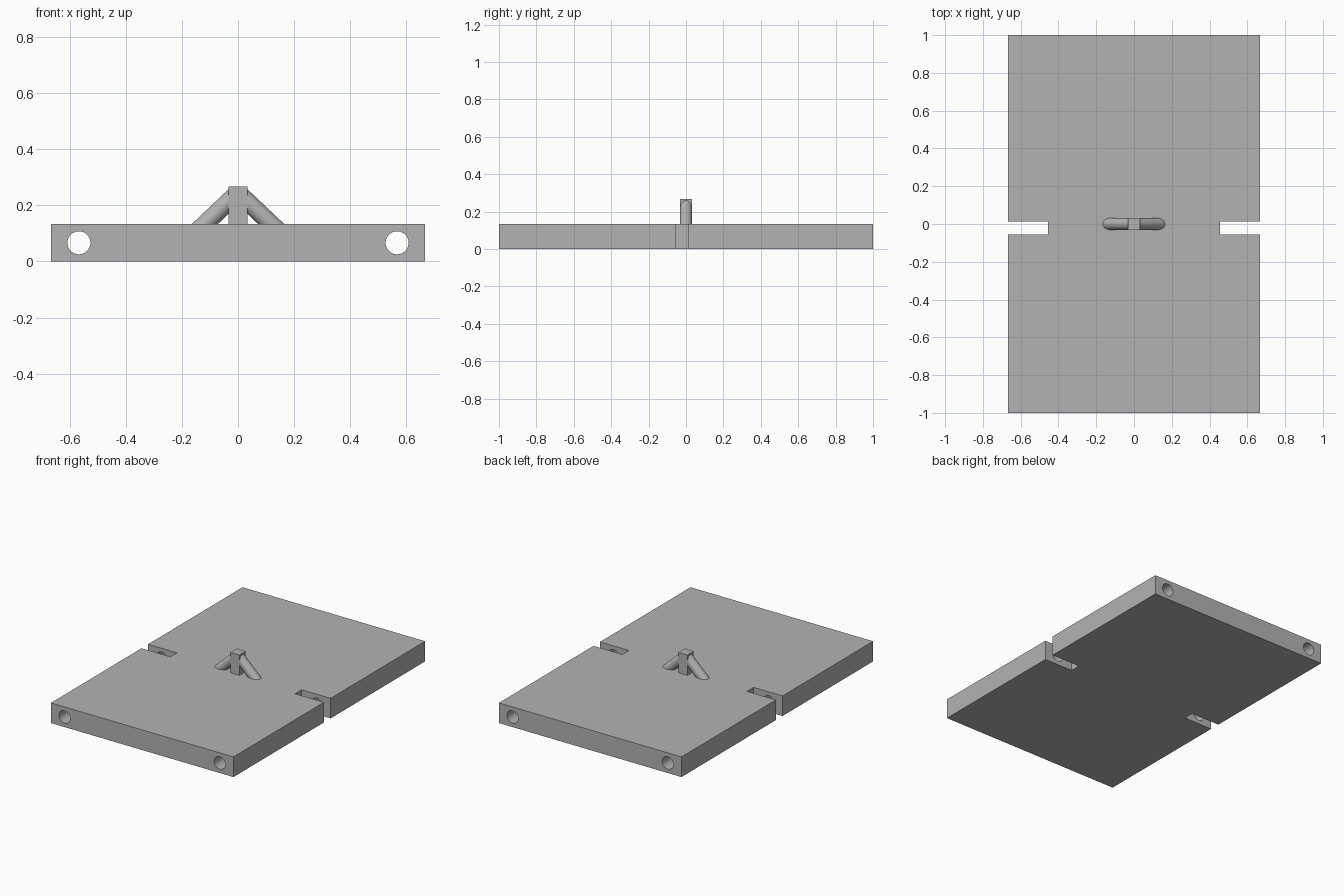
import bpy
from math import pi, radians
from mathutils import Vector

cube = bpy.data.objects.get("Cube")
if cube:
    bpy.data.objects.remove(cube, do_unlink=True)

grey = bpy.data.materials.new("plain grey")
grey.use_nodes = True
COLOUR = (0.45, 0.45, 0.45, 1)
grey.diffuse_color = COLOUR
grey.node_tree.nodes["Principled BSDF"].inputs["Base Color"].default_value = COLOUR

THICK = 0.133
HALF_WIDTH = 0.667


def box(name, low, high):
    """Axis-aligned box between two corners."""
    low, high = Vector(low), Vector(high)
    bpy.ops.mesh.primitive_cube_add(size=1, location=(low + high) / 2)
    obj = bpy.context.object
    obj.name = name
    obj.scale = high - low
    bpy.ops.object.transform_apply(location=False, rotation=False, scale=True)
    obj.data.materials.append(grey)
    return obj


def rod(name, start, end, radius):
    """Smooth cylinder between two points."""
    start, end = Vector(start), Vector(end)
    axis = end - start
    bpy.ops.mesh.primitive_cylinder_add(vertices=48, radius=radius, depth=axis.length,
                                        location=(start + end) / 2)
    obj = bpy.context.object
    obj.name = name
    obj.rotation_euler = axis.to_track_quat("Z", "Y").to_euler()
    bpy.ops.object.shade_smooth_by_angle(angle=radians(30))
    obj.data.materials.append(grey)
    return obj


def cut(target, cutter):
    """Subtract the cutter from the target and discard it."""
    mod = target.modifiers.new("cut", "BOOLEAN")
    mod.operation = "DIFFERENCE"
    mod.solver = "EXACT"
    mod.object = cutter
    bpy.ops.object.select_all(action="DESELECT")
    bpy.context.view_layer.objects.active = target
    target.select_set(True)
    bpy.ops.object.modifier_apply(modifier=mod.name)
    bpy.data.objects.remove(cutter, do_unlink=True)


# Flat plate with a slot in each long side and a bore along each long edge
plate = box("base_plate", (-HALF_WIDTH, -1, 0), (HALF_WIDTH, 1, THICK))
for side in (-1, 1):
    xs = sorted((side * 0.456, side * 0.8))
    cut(plate, box("slot_cutter", (xs[0], -0.055, -0.1), (xs[1], 0.014, 0.3)))
    cut(plate, rod("bore_cutter", (side * 0.567, -1.1, THICK / 2),
                   (side * 0.567, 1.1, THICK / 2), 0.041))
bpy.ops.object.shade_smooth_by_angle(angle=radians(30))

# Square post in the middle, overlapping slightly into the plate
box("centre_post", (-0.033, -0.033, 0.1), (0.033, 0.033, 0.267))

# Round braces sloping from the post down into the plate
for side, name in ((1, "left_brace"), (-1, "right_brace")):
    rod(name, (side * 0.01, 0, 0.236), (side * 0.185, 0, 0.07), 0.032)
